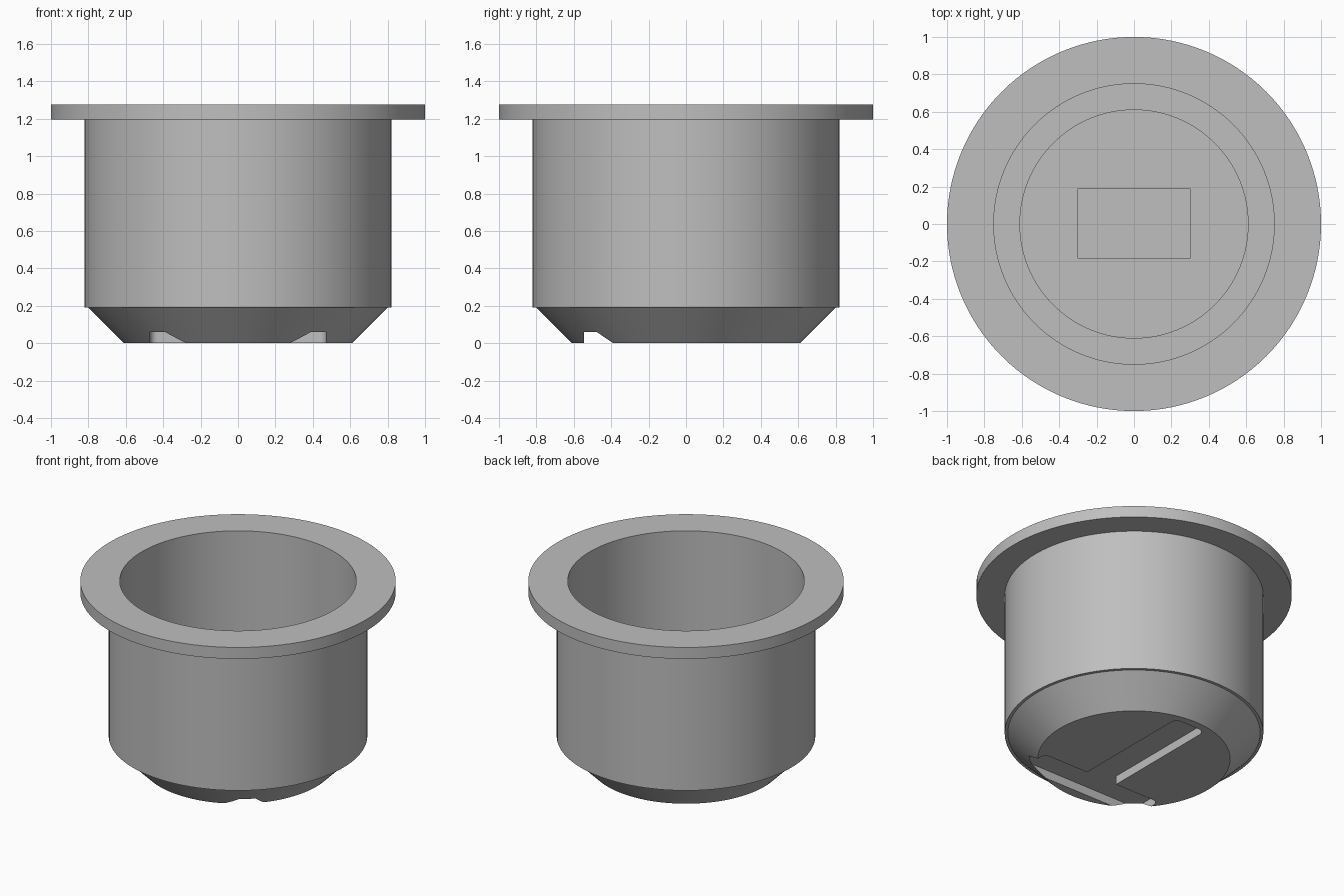
import bpy
import bmesh
from math import tau, cos, sin, radians

cube = bpy.data.objects.get("Cube")
if cube:
    bpy.data.objects.remove(cube, do_unlink=True)

# One neutral grey for everything
grey = bpy.data.materials.new("plain grey")
grey.use_nodes = True
color = (0.52, 0.52, 0.52, 1)
grey.diffuse_color = color
grey.node_tree.nodes["Principled BSDF"].inputs["Base Color"].default_value = color


def make_object(name, bm):
    bmesh.ops.recalc_face_normals(bm, faces=bm.faces[:])
    mesh = bpy.data.meshes.new(name)
    bm.to_mesh(mesh)
    bm.free()
    mesh.materials.append(grey)
    obj = bpy.data.objects.new(name, mesh)
    bpy.context.collection.objects.link(obj)
    return obj


def lathe(name, profile, sides=128):
    """Closed solid of revolution from (radius, z) pairs, capped at both ends."""
    bm = bmesh.new()
    rings = [[bm.verts.new((r * cos(tau * i / sides), r * sin(tau * i / sides), z))
              for i in range(sides)] for r, z in profile]
    for low, high in zip(rings, rings[1:]):
        for i in range(sides):
            j = (i + 1) % sides
            bm.faces.new((low[i], low[j], high[j], high[i]))
    bm.faces.new(rings[0])
    bm.faces.new(rings[-1])
    return make_object(name, bm)


def box_cutter(name, x, y, z, radius=0):
    """Box from (min, max) ranges with rounded upright corners."""
    bm = bmesh.new()
    bmesh.ops.create_cube(bm, size=1)
    for v in bm.verts:
        v.co = [sum(rng) / 2 + c * (rng[1] - rng[0]) for c, rng in zip(v.co, (x, y, z))]
    if radius:
        upright = [e for e in bm.edges if abs(e.verts[0].co.z - e.verts[1].co.z) > 0.01]
        bmesh.ops.bevel(bm, geom=upright, offset=radius, segments=6,
                        profile=0.5, affect='EDGES')
    cutter = make_object(name, bm)
    cutter.hide_render = True
    return cutter


# Flanged cup: tapered foot, straight wall, rim, bore, round recess
cup = lathe("flanged_cup", [
    (0.61, 0), (0.80, 0.19), (0.82, 0.19), (0.82, 1.195),
    (1.0, 1.195), (1.0, 1.275), (0.75, 1.275),
    (0.75, 0.27), (0.61, 0.27), (0.61, 0.19)])

# T-shaped groove underneath, and rectangular pocket in the floor
cutters = [
    box_cutter("groove_bar", (-0.47, 0.47), (-0.545, -0.32), (-0.1, 0.06), 0.04),
    box_cutter("groove_stem", (-0.12, 0.12), (-0.45, 0.555), (-0.1, 0.06), 0.05),
    box_cutter("floor_pocket", (-0.3, 0.3), (-0.185, 0.19), (0.12, 0.5)),
]

bpy.context.view_layer.objects.active = cup
cup.select_set(True)
for cutter in cutters:
    mod = cup.modifiers.new(cutter.name, 'BOOLEAN')
    mod.operation = 'DIFFERENCE'
    mod.solver = 'EXACT'
    mod.object = cutter
    bpy.ops.object.modifier_apply(modifier=mod.name)
for cutter in cutters:
    bpy.data.objects.remove(cutter, do_unlink=True)

bpy.ops.object.shade_smooth_by_angle(angle=radians(30))
